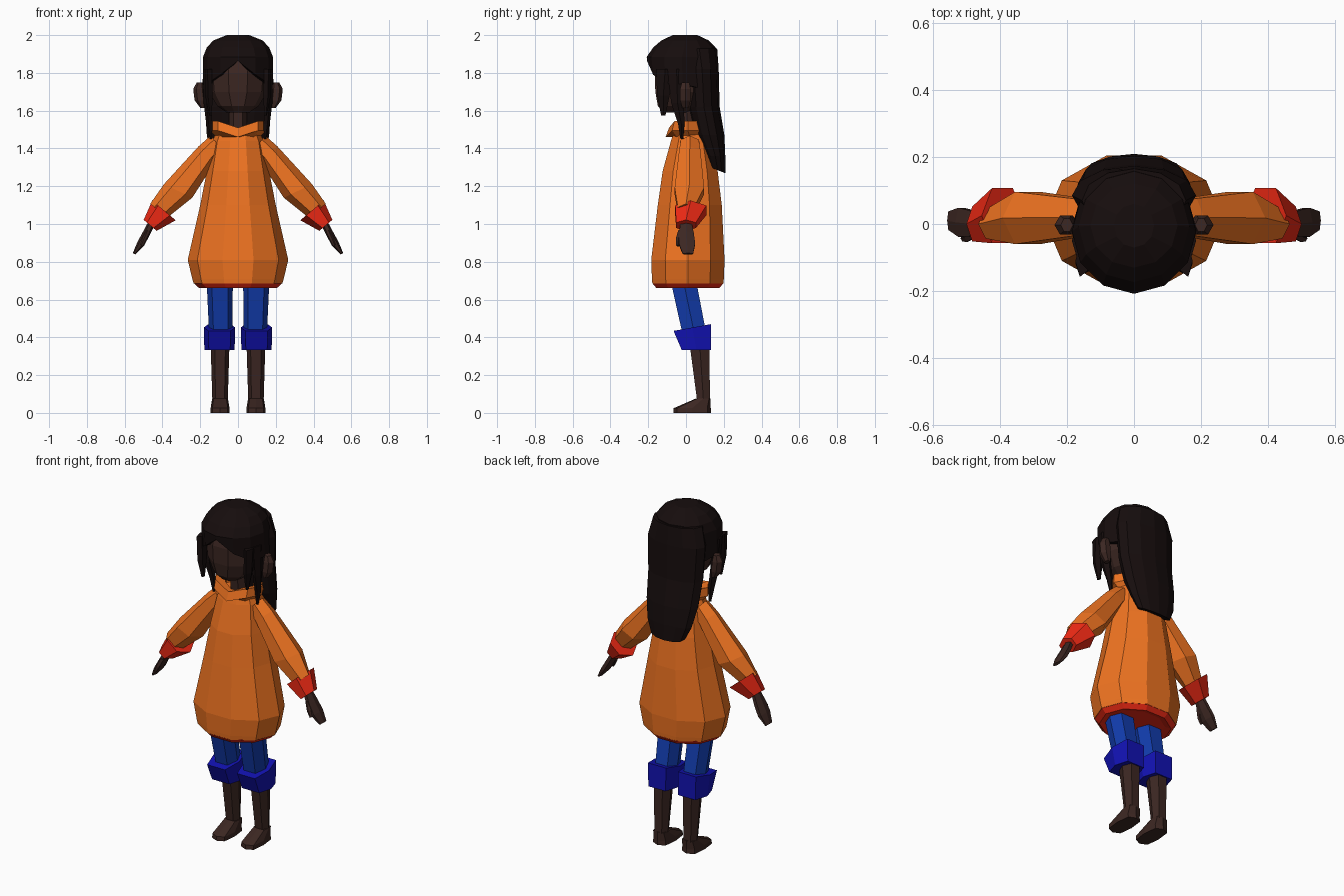
import bpy, bmesh
from math import cos, sin, tau, copysign
from mathutils import Vector


def material(name, rgb):
    m = bpy.data.materials.new(name)
    m.diffuse_color = (*rgb, 1)
    return m


ORANGE = material("orange_cloth", (0.85, 0.17, 0.015))
RED = material("red_cloth", (0.85, 0.022, 0.007))
BLUE = material("blue_cloth", (0.006, 0.045, 0.42))
NAVY = material("deep_blue_cloth", (0.006, 0.006, 0.45))
SKIN = material("skin", (0.045, 0.02, 0.016))
HAIR = material("hair", (0.008, 0.004, 0.004))


def ring(sides, x, y, z, rx, ry, tilt=0.0, slope=0.0, square=1.0):
    """Cross-section around a centre; tilt turns it about y, slope lifts its back."""
    pts = []
    for i in range(sides):
        c, s = cos(tau * i / sides), sin(tau * i / sides)
        u = copysign(abs(c) ** square, c) * rx
        v = copysign(abs(s) ** square, s) * ry if abs(s) > 1e-6 else 0.0
        pts.append(Vector((x + u * cos(tilt), y + v, z + u * sin(tilt) + v * slope)))
    return pts


def loft(name, rings, mat, mirror=False, caps=(True, True)):
    """Skin a list of rings with flat quads and optional end faces."""
    bm = bmesh.new()
    loops = [[bm.verts.new(p) for p in r] for r in rings]
    n = len(loops[0])
    for a, b in zip(loops, loops[1:]):
        for i in range(n):
            j = (i + 1) % n
            bm.faces.new((a[i], a[j], b[j], b[i]))
    for use, loop in zip(caps, (loops[0], loops[-1])):
        if use:
            bm.faces.new(loop)
    bmesh.ops.recalc_face_normals(bm, faces=bm.faces)
    mesh = bpy.data.meshes.new(name)
    bm.to_mesh(mesh)
    bm.free()
    mesh.materials.append(mat)
    ob = bpy.data.objects.new(name, mesh)
    bpy.context.collection.objects.link(ob)
    if mirror:
        ob.modifiers.new("mirror", "MIRROR")
    return ob


def tube(name, sides, sections, mat, mirror=False, square=1.0):
    return loft(name, [ring(sides, *s, square=square) for s in sections], mat, mirror)


# Dress and hem
tube("dress", 10, [(0, 0.01, 0.685, 0.235, 0.198), (0, 0.01, 0.71, 0.242, 0.2),
                   (0, 0.01, 0.81, 0.266, 0.204), (0, 0.02, 1.1, 0.2, 0.178),
                   (0, 0.022, 1.28, 0.165, 0.153), (0, 0.025, 1.44, 0.135, 0.11),
                   (0, 0.02, 1.5, 0.11, 0.085)], ORANGE)
tube("hem", 10, [(0, 0.01, 0.688, 0.236, 0.199), (0, 0.01, 0.66, 0.205, 0.175),
                 (0, 0.01, 0.668, 0.17, 0.145)], RED)

# Folded collar with a dip at the front
collar = [ring(8, *s) for s in ((0, 0.02, 1.46, 0.115, 0.095), (0, 0.01, 1.495, 0.15, 0.118),
                                (0, 0.01, 1.545, 0.15, 0.1), (0, 0.015, 1.53, 0.09, 0.06),
                                (0, 0.02, 1.47, 0.085, 0.055))]
for r in collar[1:4]:
    r[6].z -= 0.035
loft("collar", collar, ORANGE, caps=(False, False))

# Sleeves, cuffs and hands
tube("sleeve", 6, [(0.11, 0.02, 1.425, 0.055, 0.055, 0.9), (0.165, 0.02, 1.37, 0.06, 0.065, 0.75),
                   (0.317, 0.018, 1.175, 0.083, 0.09, 0.45), (0.42, 0, 1.07, 0.058, 0.05, 0.7)],
     ORANGE, True)
tube("sleeve_cuff", 6, [(0.392, 0.025, 1.072, 0.081, 0.095, 0.7),
                        (0.465, 0, 0.993, 0.045, 0.06, 0.7)], RED, True)
tube("hand", 6, [(0.45, 0, 1.02, 0.018, 0.03, 0.5), (0.485, 0.002, 0.95, 0.02, 0.045, 0.5),
                 (0.515, 0.005, 0.895, 0.02, 0.05, 0.5), (0.55, 0.01, 0.842, 0.008, 0.032, 0.5)],
     SKIN, True)
tube("thumb", 5, [(0.475, -0.02, 0.965, 0.014, 0.022, 0.5), (0.495, -0.04, 0.92, 0.012, 0.015, 0.5),
                  (0.51, -0.043, 0.885, 0.008, 0.009, 0.5)], SKIN, True)

# Trousers, rolled cuffs, legs and feet
tube("trouser_leg", 6, [(0.097, -0.018, 0.72, 0.07, 0.075), (0.092, 0.04, 0.44, 0.062, 0.07)],
     BLUE, True, 0.7)
tube("trouser_cuff", 6, [(0.098, 0.033, 0.452, 0.083, 0.106, 0, 0.18),
                         (0.098, 0.055, 0.332, 0.08, 0.083)], NAVY, True, 0.5)
tube("lower_leg", 6, [(0.095, 0.072, 0.37, 0.05, 0.06), (0.095, 0.092, 0.07, 0.041, 0.038)],
     SKIN, True, 0.8)
tube("foot", 8, [(0.095, 0.033, 0, 0.05, 0.1), (0.095, 0.033, 0.025, 0.05, 0.098),
                 (0.095, 0.09, 0.075, 0.042, 0.04)], SKIN, True, 0.6)

# Neck, head and ears
tube("neck", 6, [(0, 0.015, 1.44, 0.05, 0.05), (0, 0, 1.64, 0.045, 0.05)], SKIN)
tube("head", 10, [(0, -0.05, 1.59, 0.06, 0.07), (0, -0.035, 1.625, 0.11, 0.12),
                  (0, -0.015, 1.7, 0.155, 0.155), (0, -0.01, 1.8, 0.165, 0.163),
                  (0, -0.005, 1.92, 0.14, 0.14)], SKIN)
tube("ear", 6, [(0.185, -0.003, 1.615, 0.015, 0.02), (0.198, -0.003, 1.655, 0.032, 0.032),
                (0.205, -0.003, 1.715, 0.032, 0.032), (0.2, -0.003, 1.75, 0.018, 0.022)], SKIN, True)

# Hair cap with a parted fringe tucked back under its edge
cap = [ring(12, *s) for s in ((0, -0.005, 2.0, 0.06, 0.065), (0, -0.005, 1.972, 0.13, 0.125),
                              (0, -0.008, 1.935, 0.165, 0.165), (0, -0.022, 1.885, 0.185, 0.186),
                              (0, -0.018, 1.78, 0.187, 0.18))]
edge_heights = (1.863, 1.79, 1.745, 1.74, 1.72, 1.7, 1.7)
for i, p in enumerate(cap[-1]):
    p.z = edge_heights[min((i - 9) % 12, (9 - i) % 12)]
cap[-1][9].y -= 0.008
cap.append([Vector((p.x * 0.82, p.y * 0.78, p.z)) for p in cap[-1]])
loft("hair_cap", cap, HAIR, caps=(True, False))

# Long back hair and side locks
tube("back_hair", 12, [(0, 0.07, 1.93, 0.155, 0.095), (0, 0.085, 1.82, 0.185, 0.088),
                       (0, 0.095, 1.62, 0.175, 0.083), (0, 0.125, 1.47, 0.165, 0.078),
                       (0, 0.155, 1.36, 0.145, 0.053), (0, 0.167, 1.285, 0.11, 0.042, 0, -0.4)],
     HAIR)
tube("front_lock", 5, [(0.155, -0.11, 1.82, 0.02, 0.05), (0.152, -0.12, 1.68, 0.022, 0.035),
                       (0.145, -0.12, 1.575, 0.008, 0.012)], HAIR, True)
tube("side_lock", 5, [(0.165, -0.05, 1.82, 0.02, 0.05), (0.16, -0.045, 1.64, 0.022, 0.035),
                      (0.15, -0.025, 1.53, 0.018, 0.018), (0.143, -0.022, 1.45, 0.007, 0.008)],
     HAIR, True)
